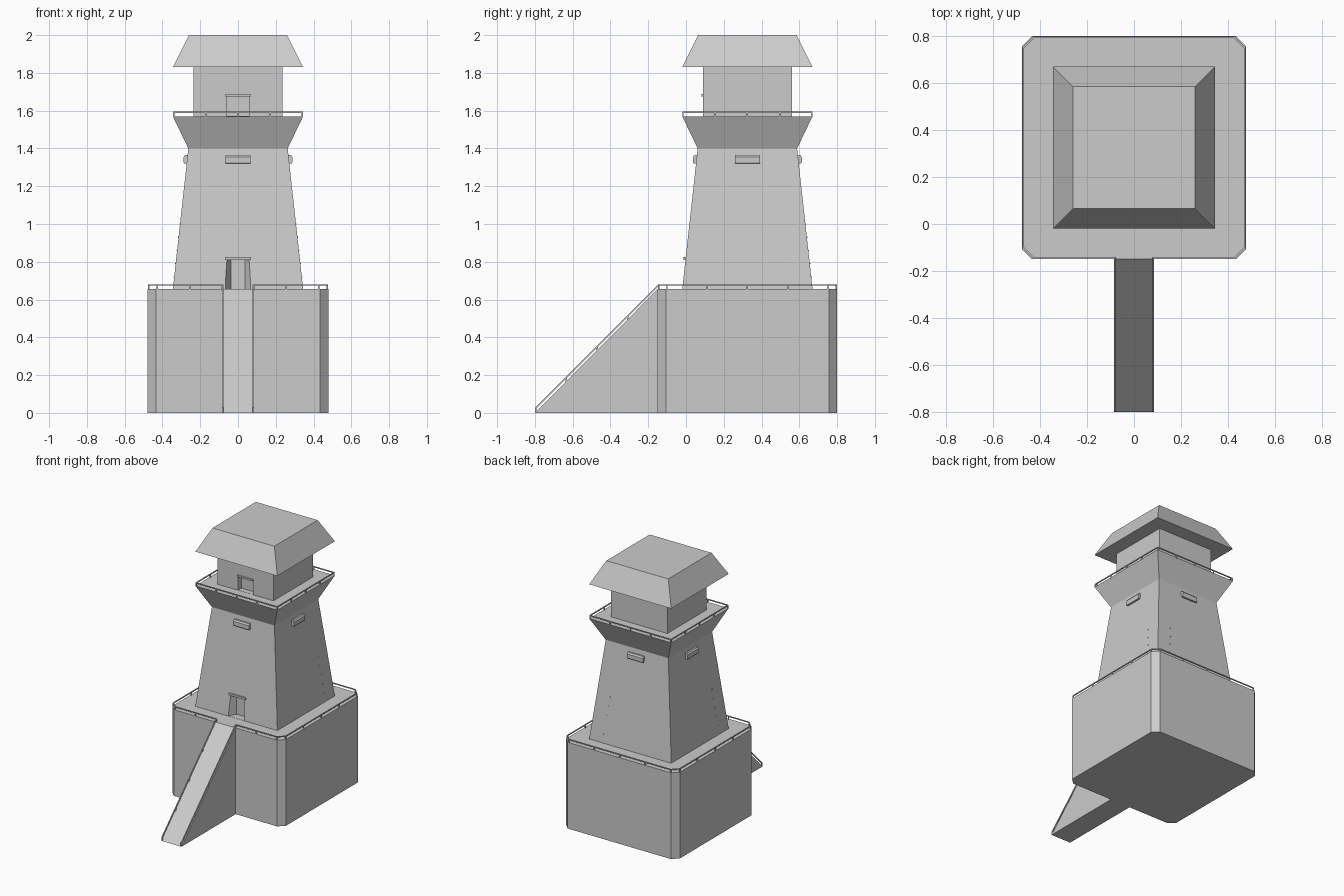
import bpy, bmesh
from mathutils import Vector, Matrix

if "Cube" in bpy.data.objects:
    bpy.data.objects.remove(bpy.data.objects["Cube"])

CY = 0.325  # tower axis in y


def add_mesh(name, verts, faces):
    bm = bmesh.new()
    vs = [bm.verts.new(v) for v in verts]
    for f in faces:
        bm.faces.new([vs[i] for i in f])
    bmesh.ops.recalc_face_normals(bm, faces=bm.faces[:])
    me = bpy.data.meshes.new(name)
    bm.to_mesh(me)
    bm.free()
    ob = bpy.data.objects.new(name, me)
    bpy.context.collection.objects.link(ob)
    return ob


def loft(name, rings):
    """Closed solid through a stack of equal-sized rings."""
    n = len(rings[0])
    faces = [list(range(n)), list(range((len(rings) - 1) * n, len(rings) * n))]
    for k in range(len(rings) - 1):
        for i in range(n):
            j = (i + 1) % n
            faces.append([k * n + i, k * n + j, (k + 1) * n + j, (k + 1) * n + i])
    return add_mesh(name, [v for r in rings for v in r], faces)


def outline(hx, hy, c, z):
    """Rectangle about the tower axis, corners chamfered by c, starting at front left."""
    if not c:
        pts = [(-hx, -hy), (hx, -hy), (hx, hy), (-hx, hy)]
    else:
        pts = [(-hx + c, -hy), (hx - c, -hy), (hx, -hy + c), (hx, hy - c),
               (hx - c, hy), (-hx + c, hy), (-hx, hy - c), (-hx, -hy + c)]
    return [(x, CY + y, z) for x, y in pts]


def box(name, lo, hi):
    return loft(name, [[(lo[0], lo[1], z), (hi[0], lo[1], z), (hi[0], hi[1], z), (lo[0], hi[1], z)]
                       for z in (lo[2], hi[2])])


def cut(ob, cutter):
    m = ob.modifiers.new("doorway", 'BOOLEAN')
    m.operation = 'DIFFERENCE'
    m.solver = 'EXACT'
    m.object = cutter
    cutter.hide_render = True
    cutter.hide_set(True)


def bars(name, segments, t=0.008):
    """Square bars joined in one mesh."""
    bm = bmesh.new()
    for a, b in segments:
        a, b = Vector(a), Vector(b)
        d = b - a
        mat = (Matrix.Translation((a + b) / 2) @ d.to_track_quat('Z', 'Y').to_matrix().to_4x4()
               @ Matrix.Diagonal((t, t, d.length, 1)))
        bmesh.ops.create_cube(bm, size=1, matrix=mat)
    me = bpy.data.meshes.new(name)
    bm.to_mesh(me)
    bm.free()
    ob = bpy.data.objects.new(name, me)
    bpy.context.collection.objects.link(ob)
    return ob


def railing(name, path, height, spacing):
    """Top rail along a path, with evenly spaced posts."""
    up = Vector((0, 0, height))
    segs = []
    for a, b in zip(path, path[1:]):
        a, b = Vector(a), Vector(b)
        segs.append((a + up, b + up))
        n = max(1, round((b - a).length / spacing))
        for i in range(n + 1):
            p = a.lerp(b, i / n)
            segs.append((p, p + up))
    return bars(name, segs, 0.007)


# base and ramp
loft("base", [outline(0.478, 0.475, 0.044, z) for z in (0, 0.655)])
loft("ramp", [[(x, -0.8, 0), (x, -0.15, 0), (x, -0.15, 0.655)] for x in (-0.085, 0.085)])

# tapered tower with flared gallery
tower = loft("tower", [outline(h, h, 0, z) for h, z in ((0.345, 0.655), (0.263, 1.4), (0.345, 1.57))])
room = loft("lookout_room", [outline(0.236, 0.236, 0, z) for z in (1.57, 1.83)])
loft("roof", [outline(h, h, 0, z) for h, z in ((0.345, 1.83), (0.26, 2.0))])

# lower doorway narrows inwards, upper one is straight
lower = loft("lower_door_cutter", [[(-0.066, -0.1, z), (0.066, -0.1, z), (0.066, -0.015, z),
                                    (0.036, 0.035, z), (-0.036, 0.035, z), (-0.066, -0.015, z)]
                                   for z in (0.656, 0.81)])
cut(tower, lower)
cut(room, box("upper_door_cutter", (-0.062, 0.0, 1.571), (0.062, 0.13, 1.675)))
box("lower_door_lintel", (-0.07, -0.012, 0.81), (0.07, 0.01, 0.825))
box("upper_door_lintel", (-0.066, 0.081, 1.675), (0.066, 0.1, 1.688))

# one window box on each tower side
for k, side in enumerate(("front", "right", "back", "left")):
    prof = [(0.25, 1.32), (0.284, 1.32), (0.288, 1.326), (0.288, 1.354), (0.28, 1.365), (0.25, 1.365)]
    w = loft(side + "_window", [[(x, -d, z) for d, z in prof] for x in (-0.066, 0.066)])
    w.data.transform(Matrix.Translation((0, CY, 0)) @ Matrix.Rotation(k * 1.5707963, 4, 'Z'))

# railings
ring = outline(0.472, 0.47, 0.044, 0.65)
front_y = ring[0][1]
railing("base_railing", [(0.083, front_y, 0.65)] + ring[1:] + [ring[0], (-0.083, front_y, 0.65)], 0.027, 0.22)
ring = outline(0.341, 0.341, 0, 1.565)
railing("gallery_railing", ring + ring[:1], 0.027, 0.17)
for x, side in ((-0.081, "left"), (0.081, "right")):
    railing(side + "_ramp_railing", [(x, -0.796, 0.002), (x, front_y, 0.652)], 0.024, 0.23)

# small pegs up the tower sides
pegs = []
for i in range(5):
    z = 0.72 + i * 0.07
    d = 0.345 - (z - 0.655) * 0.11
    u = d - 0.11
    pegs += [((u, CY + d - 0.01, z), (u, CY + d + 0.003, z)),
             ((-d + 0.01, CY - u, z), (-d - 0.003, CY - u, z)),
             ((d - 0.01, CY + u, z), (d + 0.003, CY + u, z))]
bars("pegs", pegs, 0.006)
